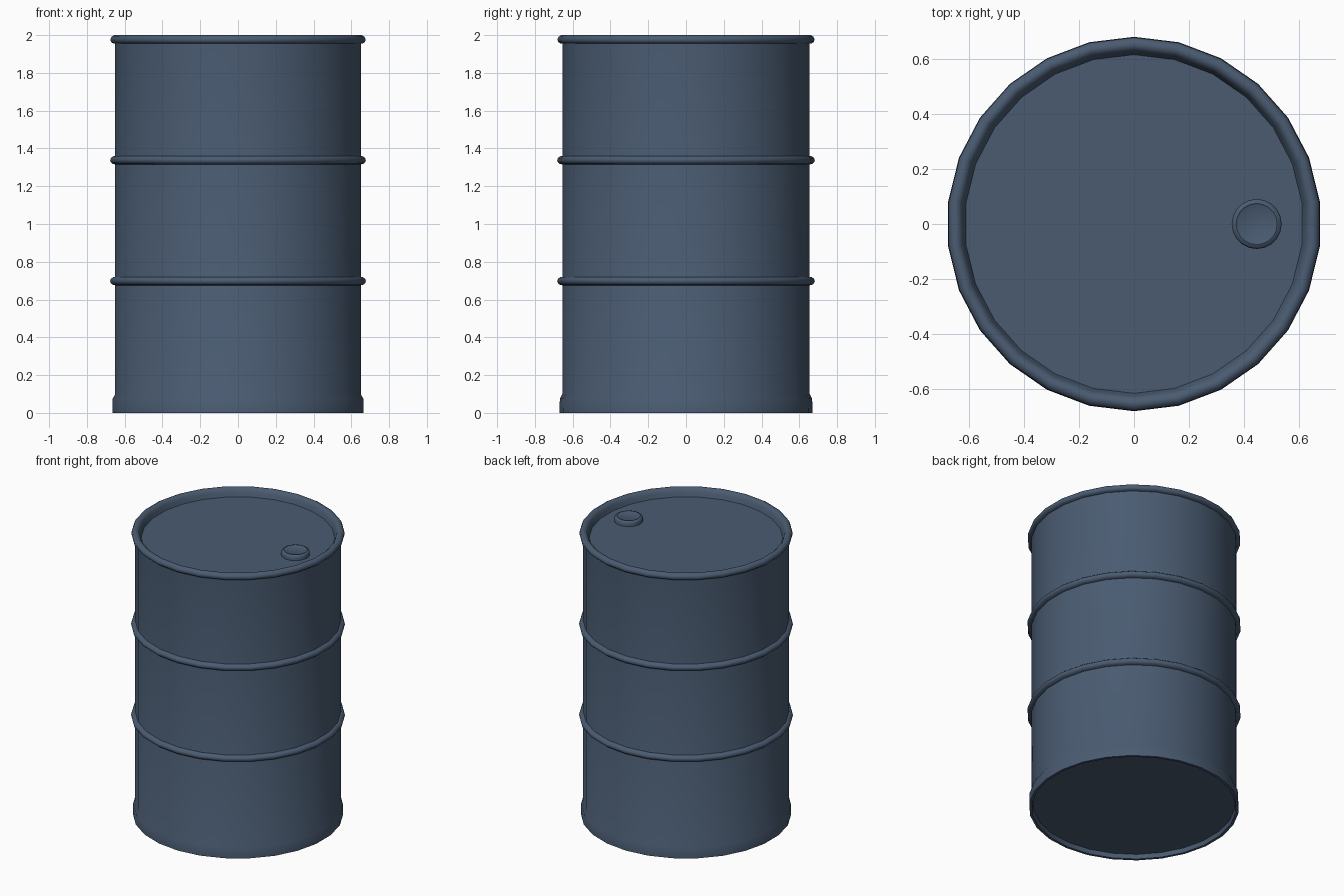
import bpy
import bmesh
from math import cos, sin, pi, radians

cube = bpy.data.objects.get("Cube")
if cube:
    bpy.data.objects.remove(cube, do_unlink=True)

SIDES = 26
BODY_R = 0.655

paint = bpy.data.materials.new("blue_grey_paint")
paint.use_nodes = True
colour = (0.068, 0.105, 0.166, 1)
paint.diffuse_color = colour
paint.node_tree.nodes["Principled BSDF"].inputs["Base Color"].default_value = colour


def lathe(name, profile, sides=SIDES, centre=(0, 0, 0), smooth=40):
    """Spin (radius, z) points, listed bottom to top on the outside, around z."""
    bm = bmesh.new()
    rings = []
    for r, z in profile:
        if r == 0:
            rings.append([bm.verts.new((0, 0, z))] * sides)
        else:
            angles = [pi / 2 + 2 * pi * i / sides for i in range(sides)]
            rings.append([bm.verts.new((r * cos(a), r * sin(a), z)) for a in angles])
    for low, high in zip(rings, rings[1:]):
        for i in range(sides):
            j = (i + 1) % sides
            corners = [low[i], low[j], high[j], high[i]]
            bm.faces.new(list(dict.fromkeys(corners)))
    mesh = bpy.data.meshes.new(name)
    bm.to_mesh(mesh)
    bm.free()
    mesh.materials.append(paint)
    obj = bpy.data.objects.new(name, mesh)
    obj.location = centre
    bpy.context.collection.objects.link(obj)
    bpy.ops.object.select_all(action="DESELECT")
    obj.select_set(True)
    bpy.context.view_layer.objects.active = obj
    bpy.ops.object.shade_smooth_by_angle(angle=radians(smooth))
    return obj


# Shell: recessed bottom, flared foot, straight wall
lathe("barrel_shell", [
    (0, 0.03), (0.645, 0.03), (0.652, 0), (0.67, 0),
    (0.668, 0.075), (BODY_R, 0.1), (BODY_R, 1.965),
])

# Two rolled hoops around the wall
for name, z in (("lower_hoop", 0.698), ("upper_hoop", 1.338)):
    arc = [radians(-90 + 30 * k) for k in range(7)]
    lathe(name, [(BODY_R - 0.002 + 0.029 * cos(a), z + 0.023 * sin(a)) for a in arc])

# Rolled top rim running down into the sunken lid
lathe("top_rim", [
    (0.65, 1.954), (0.668, 1.957), (0.678, 1.966), (0.68, 1.979), (0.674, 1.992),
    (0.66, 2), (0.645, 1.998), (0.633, 1.988), (0.626, 1.97), (0.617, 1.945),
], smooth=45)
lathe("lid", [(0.617, 1.945), (0, 1.945)])

# Screw cap on the lid
lathe("bung_cap", [
    (0.091, 0), (0.091, 0.022), (0.086, 0.031), (0.075, 0.035), (0.068, 0.031), (0, 0.031),
], sides=20, centre=(0.447, 0, 1.945), smooth=50)
